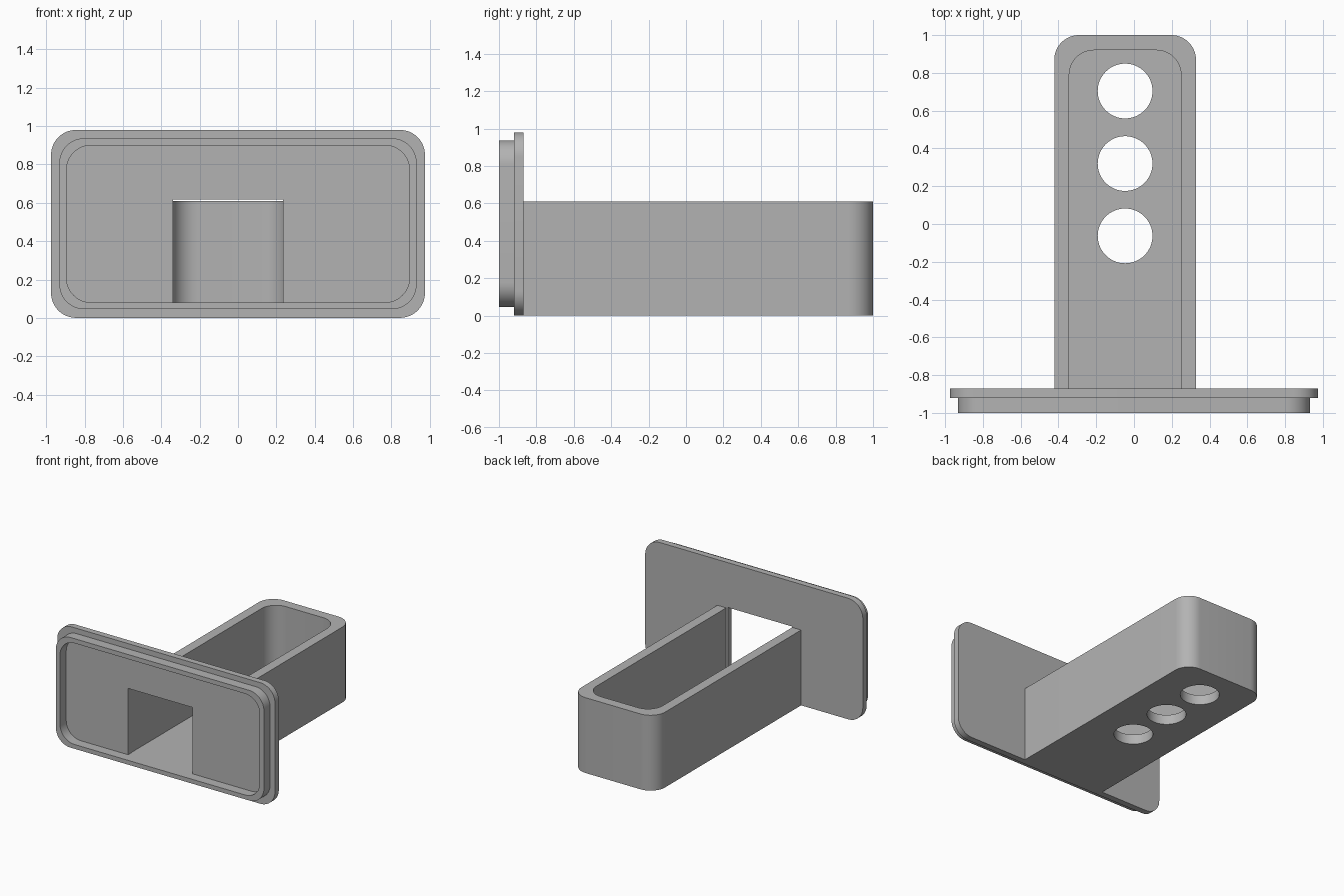
import bpy, bmesh
from math import sin, cos, pi
from mathutils import Vector

default = bpy.data.objects.get("Cube")
if default:
    bpy.data.objects.remove(default, do_unlink=True)

grey = bpy.data.materials.new("plain grey")
grey.use_nodes = True
colour = (0.45, 0.45, 0.45, 1)
grey.diffuse_color = colour
grey.node_tree.nodes["Principled BSDF"].inputs["Base Color"].default_value = colour


def rounded_outline(u0, u1, v0, v1, low_r, high_r, steps=12):
    """Rectangle outline with one radius for the low-v corners, one for the high-v corners."""
    points = []
    corners = [(u1, v1, -1, -1, high_r), (u0, v1, 1, -1, high_r),
               (u0, v0, 1, 1, low_r), (u1, v0, -1, 1, low_r)]
    for i, (u, v, su, sv, r) in enumerate(corners):
        if r == 0:
            points.append((u, v))
            continue
        for k in range(steps + 1):
            a = (i + k / steps) * pi / 2
            points.append((u + su * r + r * cos(a), v + sv * r + r * sin(a)))
    return points


def circle_outline(cu, cv, r, steps=64):
    return [(cu + r * cos(2 * pi * k / steps), cv + r * sin(2 * pi * k / steps))
            for k in range(steps)]


def prism(name, outline, axis, start, end):
    """Extrude an outline along y or z."""
    bm = bmesh.new()
    place = (lambda u, v, w: (u, w, v)) if axis == "y" else (lambda u, v, w: (u, v, w))
    face = bm.faces.new([bm.verts.new(place(u, v, start)) for u, v in outline])
    extruded = bmesh.ops.extrude_face_region(bm, geom=[face])["geom"]
    verts = [g for g in extruded if isinstance(g, bmesh.types.BMVert)]
    bmesh.ops.translate(bm, verts=verts, vec=Vector(place(0, 0, end - start)))
    bmesh.ops.recalc_face_normals(bm, faces=bm.faces)
    mesh = bpy.data.meshes.new(name)
    bm.to_mesh(mesh)
    bm.free()
    mesh.materials.append(grey)
    obj = bpy.data.objects.new(name, mesh)
    bpy.context.collection.objects.link(obj)
    return obj


def combine(target, other, operation):
    """Apply a boolean and drop the helper."""
    other.hide_render = True
    mod = target.modifiers.new("combine", "BOOLEAN")
    mod.operation, mod.solver, mod.object = operation, "EXACT", other
    bpy.ops.object.select_all(action="DESELECT")
    bpy.context.view_layer.objects.active = target
    target.select_set(True)
    bpy.ops.object.modifier_apply(modifier=mod.name)
    bpy.data.objects.remove(other, do_unlink=True)


def finish(obj):
    bpy.ops.object.select_all(action="DESELECT")
    bpy.context.view_layer.objects.active = obj
    obj.select_set(True)
    bpy.ops.object.shade_smooth_by_angle()


# Face plate: wide flange, raised front lip, recess and rectangular opening
plate = prism("face_plate", rounded_outline(-0.975, 0.975, 0, 0.98, 0.13, 0.13), "y", -0.92, -0.87)
lip = prism("lip", rounded_outline(-0.932, 0.932, 0.045, 0.937, 0.13, 0.13), "y", -1, -0.9)
combine(plate, lip, "UNION")
recess = prism("recess_cutter", rounded_outline(-0.895, 0.895, 0.08, 0.9, 0.13, 0.13), "y", -1.1, -0.92)
combine(plate, recess, "DIFFERENCE")
opening = prism("opening_cutter", rounded_outline(-0.34, 0.235, 0.08, 0.617, 0, 0), "y", -0.95, -0.8)
combine(plate, opening, "DIFFERENCE")
finish(plate)

# Open-topped arm: rounded far end, hollow inside, three holes in the floor
arm = prism("tray_arm", rounded_outline(-0.422, 0.328, -0.87, 1, 0, 0.13), "z", 0, 0.61)
cavity = prism("cavity_cutter", rounded_outline(-0.343, 0.249, -1.1, 0.92, 0, 0.13), "z", 0.08, 0.8)
combine(arm, cavity, "DIFFERENCE")
for y in (-0.063, 0.32, 0.704):
    hole = prism("hole_cutter", circle_outline(-0.047, y, 0.145), "z", -0.1, 0.2)
    combine(arm, hole, "DIFFERENCE")
finish(arm)
